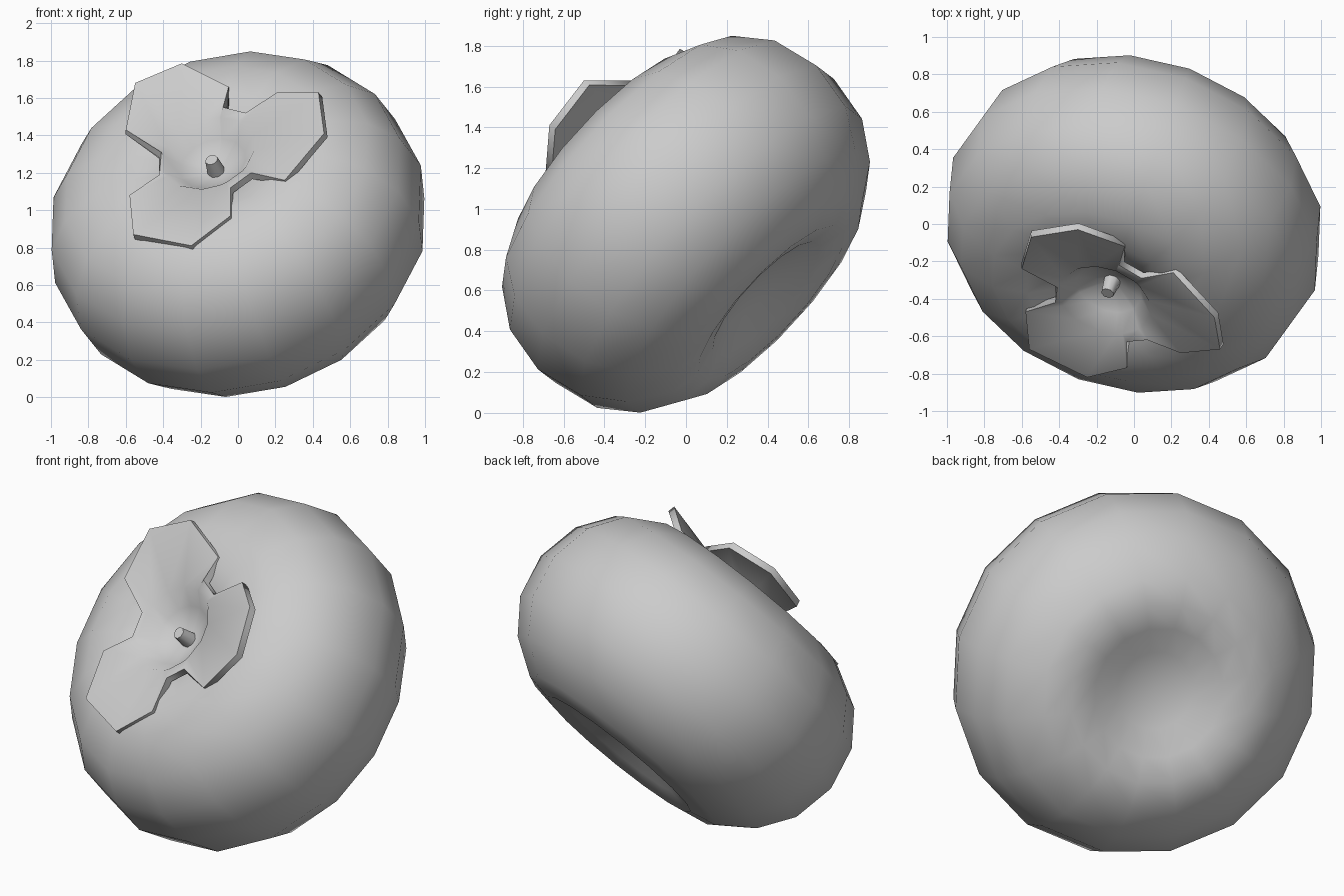
import bpy, math
from mathutils import Vector

if "Cube" in bpy.data.objects:
    bpy.data.objects.remove(bpy.data.objects["Cube"])

CENTRE = Vector((0, 0, 0.925))
AXIS = Vector((-0.27, -0.705, 0.655)).normalized()
E1 = Vector((0.655, 0, 0.27)).normalized()
E2 = AXIS.cross(E1)


def place(r, a, h):
    """Point at radius r, angle a and height h about the tilted axis."""
    return CENTRE + AXIS * h + (E1 * math.cos(a) + E2 * math.sin(a)) * r


def make(name, verts, faces, angle, thickness=0):
    me = bpy.data.meshes.new(name)
    me.from_pydata([tuple(v) for v in verts], [], faces)
    me.update()
    ob = bpy.data.objects.new(name, me)
    bpy.context.collection.objects.link(ob)
    bpy.ops.object.select_all(action='DESELECT')
    ob.select_set(True)
    bpy.context.view_layer.objects.active = ob
    if thickness:
        solid = ob.modifiers.new("thickness", 'SOLIDIFY')
        solid.thickness = thickness
        solid.offset = -1
        bpy.ops.object.modifier_apply(modifier=solid.name)
    bpy.ops.object.shade_smooth_by_angle(angle=math.radians(angle))
    return ob


def lathe(name, profile, n, phase=0.0, angle=60):
    """Revolve (r, h) points listed top to bottom; both ends closed on the axis."""
    verts = [place(0, 0, profile[0][1])]
    for r, h in profile[1:-1]:
        verts += [place(r, phase + 2 * math.pi * i / n, h) for i in range(n)]
    verts.append(place(0, 0, profile[-1][1]))
    last, rings = len(verts) - 1, len(profile) - 2
    faces = []
    for i in range(n):
        j = (i + 1) % n
        faces.append((0, 1 + i, 1 + j))
        for k in range(rings - 1):
            a, b = 1 + k * n, 1 + (k + 1) * n
            faces.append((a + i, b + i, b + j, a + j))
        b = 1 + (rings - 1) * n
        faces.append((b + i, last, b + j))
    return make(name, verts, faces, angle)


# plump round body, dimpled at both poles
lathe("fruit_body",
      [(0, .35), (.13, .39), (.28, .52), (.44, .57), (.64, .55), (.85, .43),
       (.98, .245), (1.03, 0), (.98, -.245), (.85, -.43), (.66, -.56),
       (.51, -.59), (.37, -.555), (.22, -.485), (0, -.455)],
      16, math.radians(16), 80)

# three-lobed leaf cap, outline running lobe by lobe
outline = [
    (-.60, -.24, 1.43), (-.55, -.07, 1.68), (-.30, -.03, 1.785),
    (-.05, -.12, 1.66), (-.08, -.22, 1.55),
    (.04, -.29, 1.52), (.21, -.26, 1.63), (.43, -.50, 1.63),
    (.46, -.67, 1.41), (.25, -.69, 1.16), (.07, -.62, 1.20), (-.04, -.63, 1.12),
    (-.04, -.77, .97), (-.25, -.82, .81), (-.56, -.67, .87),
    (-.58, -.47, 1.08), (-.42, -.42, 1.19), (-.41, -.34, 1.31)]
n = len(outline)
rim = [Vector(p) for p in outline]
angles = [math.atan2((p - CENTRE).dot(E2), (p - CENTRE).dot(E1)) for p in rim]
verts = list(rim)
for r, h in ((.255, .578), (.18, .49)):
    verts += [place(r, a, h) for a in angles]
verts.append(place(0, 0, .415))
faces = []
for i in range(n):
    j = (i + 1) % n
    for k in (0, n):
        faces.append((k + j, k + i, k + n + i, k + n + j))
    faces.append((2 * n + j, 2 * n + i, 3 * n))
make("leaf_cap", verts, faces, 65, 0.04)

# short tapered stem
lathe("stem", [(0, .525), (.035, .525), (.055, .38), (0, .38)], 8, 0, 50)
